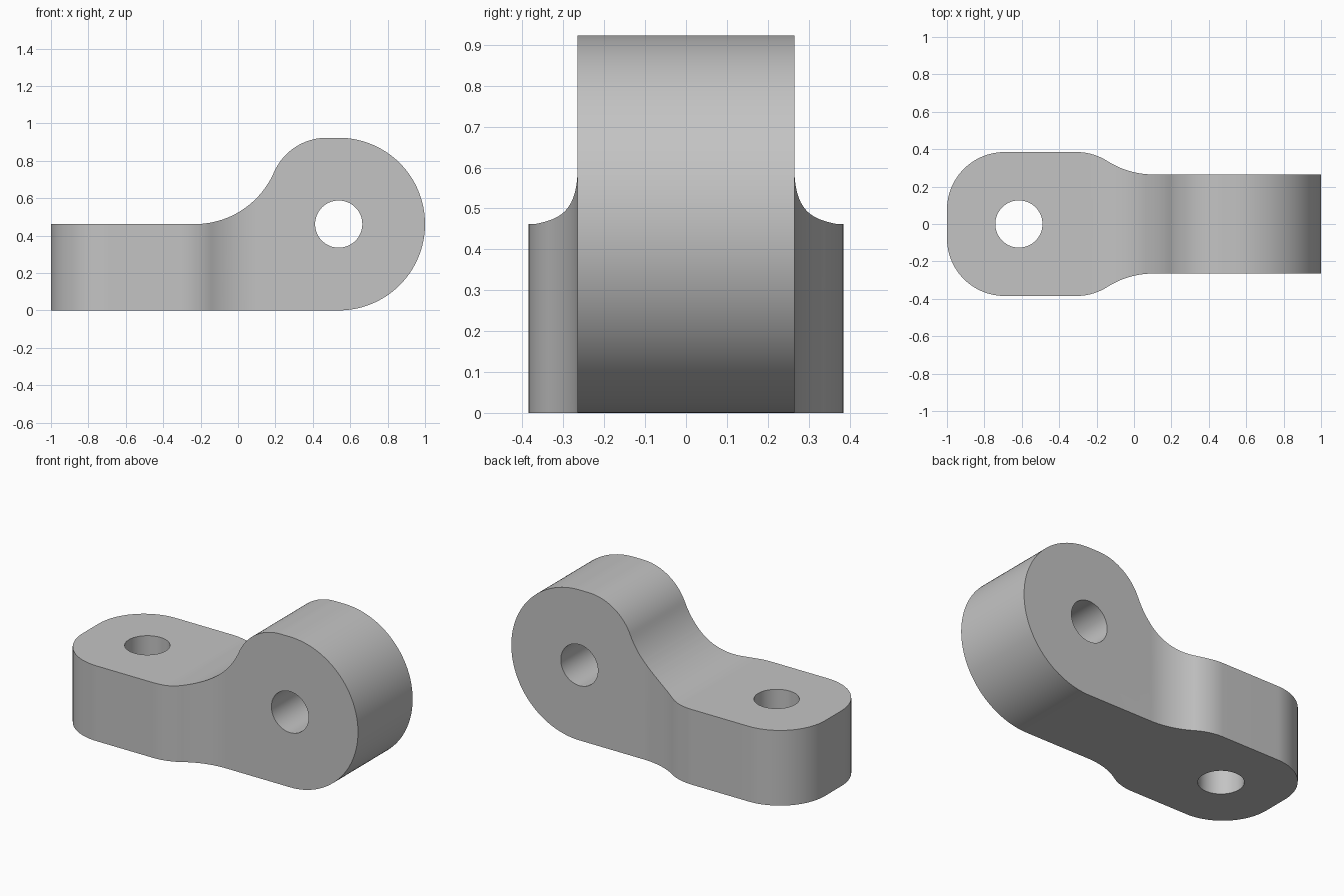
import bpy, bmesh
from math import radians, degrees, cos, sin, acos, asin
from mathutils import Matrix, Vector

if "Cube" in bpy.data.objects:
    bpy.data.objects.remove(bpy.data.objects["Cube"])

U = 2 / 13          # design module: the link is 13 modules long
HALF_W = 2.5        # half width of the flat lug
HALF_T = 1.722      # half thickness of the upright head

grey = bpy.data.materials.new("light grey")
grey.use_nodes = True
grey.diffuse_color = (0.55, 0.55, 0.55, 1)
grey.node_tree.nodes["Principled BSDF"].inputs["Base Color"].default_value = (0.55, 0.55, 0.55, 1)


def arc(cx, cy, r, a0, a1, n=24):
    steps = [radians(a0 + (a1 - a0) * i / n) for i in range(n + 1)]
    return [(cx + r * cos(a), cy + r * sin(a)) for a in steps]


def prism(name, outline, depth, upright):
    """Extrude an outline given in modules, either along y (upright) or z."""
    bm = bmesh.new()
    face = bm.faces.new([bm.verts.new((x, y, -depth)) for x, y in outline])
    top = bmesh.ops.extrude_face_region(bm, geom=[face])["geom"]
    bmesh.ops.translate(bm, vec=Vector((0, 0, 2 * depth)),
                        verts=[v for v in top if isinstance(v, bmesh.types.BMVert)])
    if upright:
        bm.transform(Matrix.Rotation(radians(90), 4, "X"))
    bm.transform(Matrix.Translation((-1, 0, 0)) @ Matrix.Scale(U, 4))
    bmesh.ops.recalc_face_normals(bm, faces=bm.faces)
    mesh = bpy.data.meshes.new(name)
    bm.to_mesh(mesh)
    bm.free()
    mesh.materials.append(grey)
    obj = bpy.data.objects.new(name, mesh)
    bpy.context.collection.objects.link(obj)
    return obj


# Side profile: flat lug, concave sweep, rounded shoulder, round head
sweep = degrees(asin(2 / 5))
shoulder_x = 5 + 21 ** 0.5
side = [(0, 0)] + arc(10, 3, 3, -90, 90, 64)
side += arc(shoulder_x, 4, 2, 90, 180 - sweep)
side += arc(5, 6, 3, -sweep, -90)[1:] + [(0, 3)]
link_body = prism("link_body", side, 4, True)

# Plan profile: rounded lug necking down to the thinner head
neck = degrees(acos(1 - (HALF_W - HALF_T) / 5))
neck_x = 4.5 + 5 * sin(radians(neck))
half = arc(2, 0.5, 2, 180, 90) + arc(4.5, 0.5, 2, 90, 90 - neck)
half += arc(neck_x, HALF_T + 3, 3, -90 - neck, -90)[1:] + [(14, HALF_T)]
plan = half + [(x, -y) for x, y in reversed(half)]
plan_cutter = prism("plan_cutter", plan, 8, False)

# Bolt holes: vertical through the lug, crosswise through the head
lug_hole = prism("lug_hole_cutter", arc(2.5, 0, 0.82, 0, 354.375, 63), 8, False)
head_hole = prism("head_hole_cutter", arc(10, 3, 0.82, 0, 354.375, 63), 8, True)

for cutter, operation in ((plan_cutter, "INTERSECT"),
                          (lug_hole, "DIFFERENCE"), (head_hole, "DIFFERENCE")):
    mod = link_body.modifiers.new(cutter.name, "BOOLEAN")
    mod.operation, mod.solver, mod.object = operation, "EXACT", cutter
    bpy.context.view_layer.objects.active = link_body
    bpy.ops.object.modifier_apply(modifier=mod.name)
    bpy.data.objects.remove(cutter)

# Smooth curved walls, crisp rims
bpy.ops.object.select_all(action="DESELECT")
link_body.select_set(True)
bpy.ops.object.shade_smooth_by_angle(angle=radians(30))
